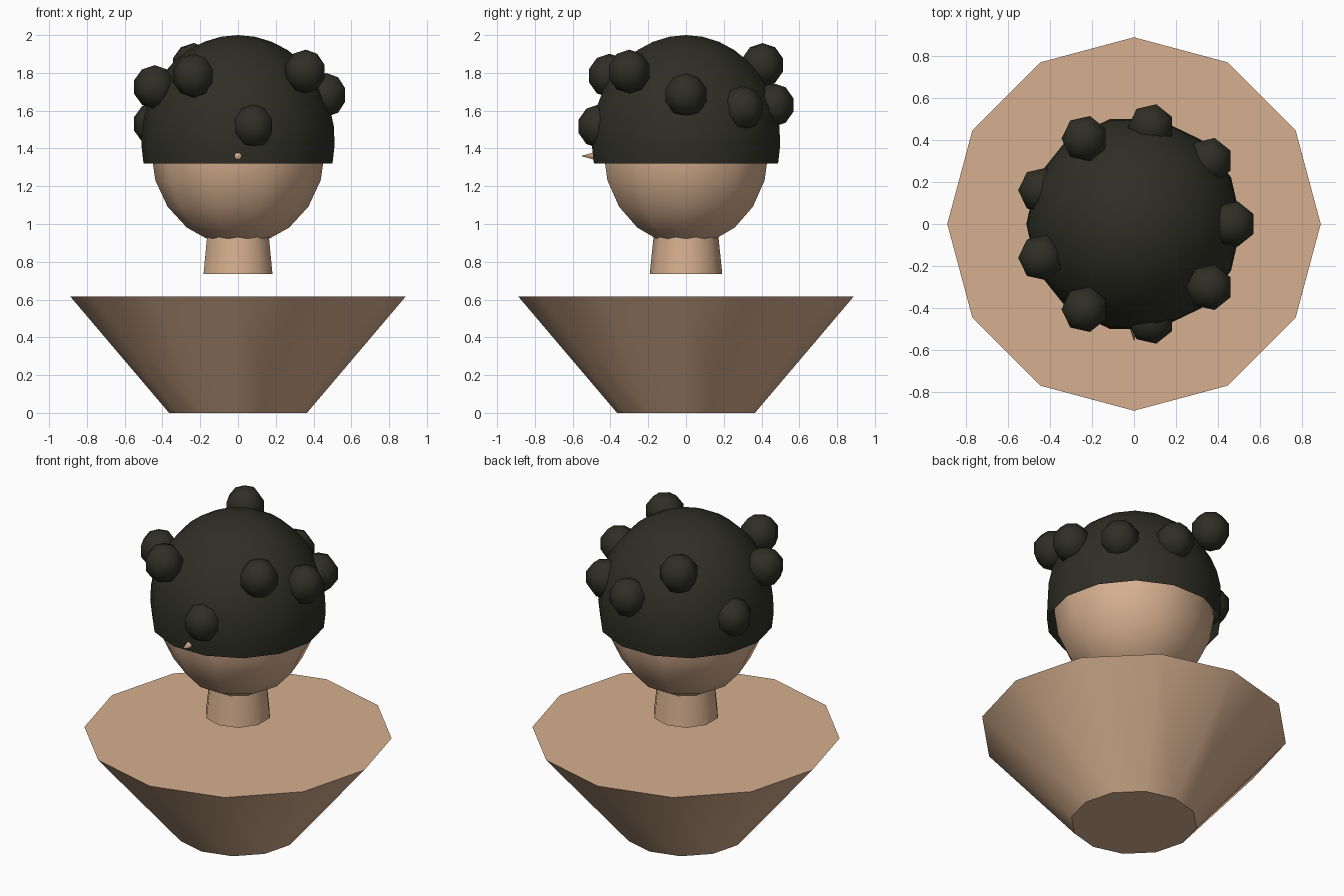
import bpy, bmesh
from math import sin, cos, pi, radians
from mathutils import Matrix

if "Cube" in bpy.data.objects:
    bpy.data.objects.remove(bpy.data.objects["Cube"])


def material(name, rgb):
    m = bpy.data.materials.new(name)
    m.diffuse_color = (*rgb, 1)
    m.use_nodes = True
    m.node_tree.nodes["Principled BSDF"].inputs["Base Color"].default_value = m.diffuse_color
    return m


SKIN = material("skin_tan", (0.67, 0.43, 0.275))
HAIR = material("hair_dark_olive", (0.028, 0.028, 0.019))


def lathe(name, profile, segs, mat, phase=0.0, sharp=180, matrix=None):
    """Turn (radius, z) points, listed top to bottom, around z; radius 0 makes a pole."""
    bm = bmesh.new()
    rings = []
    for r, z in profile:
        n = 1 if r < 1e-6 else segs
        rings.append([bm.verts.new((r * cos(phase + 2 * pi * i / segs),
                                    r * sin(phase + 2 * pi * i / segs), z)) for i in range(n)])
    for a, b in zip(rings, rings[1:]):
        for i in range(segs):
            j = (i + 1) % segs
            if len(a) == 1:
                bm.faces.new((a[0], b[i], b[j]))
            elif len(b) == 1:
                bm.faces.new((a[i], b[0], a[j]))
            else:
                bm.faces.new((a[i], b[i], b[j], a[j]))
    # cones get flat end caps, spheres stay as they are
    if sharp < 180:
        if len(rings[0]) > 1:
            bm.faces.new(rings[0])
        if len(rings[-1]) > 1:
            bm.faces.new(rings[-1][::-1])
    for f in bm.faces:
        f.smooth = True
    if matrix:
        bm.transform(matrix)
    me = bpy.data.meshes.new(name)
    bm.to_mesh(me)
    bm.free()
    if sharp < 180:
        me.set_sharp_from_angle(angle=radians(sharp))
    me.materials.append(mat)
    ob = bpy.data.objects.new(name, me)
    bpy.context.collection.objects.link(ob)
    return ob


def ellipse(rx, rz, cz, steps, end=pi):
    """Half-ellipse profile from the top pole down to the given polar angle."""
    pts = [(rx * sin(end * i / steps), cz + rz * cos(end * i / steps)) for i in range(steps + 1)]
    return pts


# Shoulders: inverted 12-sided cone
lathe("shoulders", [(0.887, 0.615), (0.365, 0.0)], 12, SKIN, sharp=45)

# Neck: tapered, floating above the shoulders and running into the head
lathe("neck", [(0.16, 1.05), (0.192, 0.735)], 10, SKIN, phase=pi / 2, sharp=45)

# Head
lathe("head", ellipse(0.46, 0.5, 1.385, 10), 10, SKIN)

# Hair cap: open shell ending just below its equator
lathe("hair_cap", ellipse(0.512, 0.56, 1.44, 10, radians(102.4)), 14, HAIR)

# Hair curls: nine balls, 40 degrees apart, at varied heights
heights = [1.683, 1.614, 1.63, 1.842, 1.53, 1.725, 1.785, 1.517, 1.807]
for k, z in enumerate(heights):
    a = radians(40 * k)
    lathe(f"hair_curl_{k + 1}", ellipse(0.116, 0.116, 0, 5), 7, HAIR, phase=pi,
          matrix=Matrix.Translation((0.468 * cos(a), 0.468 * sin(a), z)))

# Nose: small cone pointing forward
lathe("nose", [(0, 0.1), (0.032, 0)], 6, SKIN, sharp=65,
      matrix=Matrix.Translation((0, -0.456, 1.36)) @ Matrix.Rotation(pi / 2, 4, 'X'))
